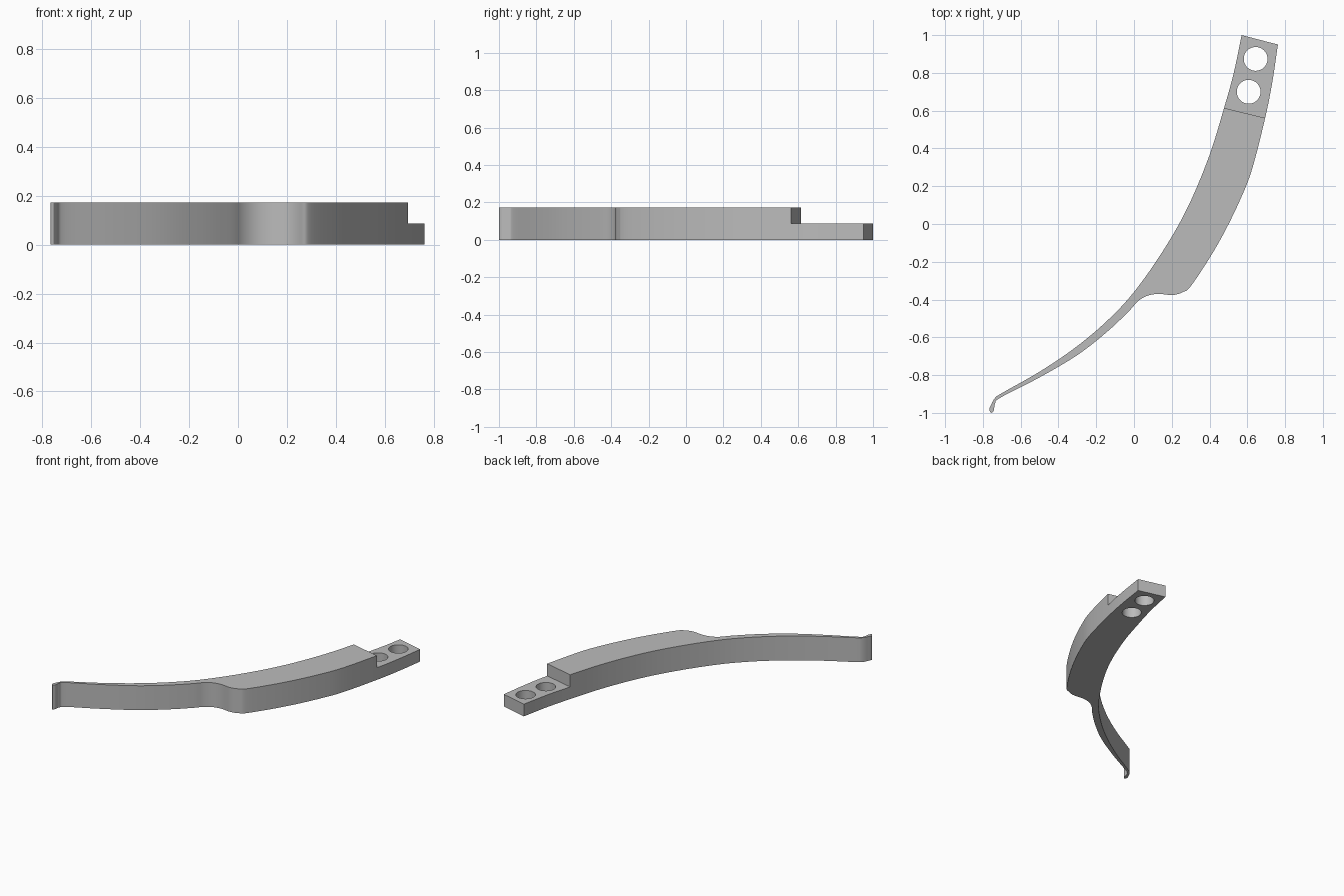
import bpy, bmesh, math
from mathutils import Vector

cube = bpy.data.objects.get("Cube")
if cube:
    bpy.data.objects.remove(cube, do_unlink=True)

HEIGHT, STEP = 0.172, 0.086

grey = bpy.data.materials.new("plain grey")
grey.use_nodes = True
GREY = (0.5, 0.5, 0.5, 1)
grey.diffuse_color = GREY
grey.node_tree.nodes["Principled BSDF"].inputs["Base Color"].default_value = GREY


def smooth_path(points, steps=6):
    """Smooth curve passing through every point."""
    p = [Vector(q) for q in points]
    p = [2 * p[0] - p[1]] + p + [2 * p[-1] - p[-2]]
    path = []
    for a, b, c, d in zip(p, p[1:], p[2:], p[3:]):
        for i in range(steps):
            t = i / steps
            path.append(0.5 * (2 * b + (c - a) * t + (2 * a - 5 * b + 4 * c - d) * t**2
                               + (3 * b - a - 3 * c + d) * t**3))
    return path + [p[-2]]


def prism(name, outline, bottom, top):
    """Flat outline pulled straight up into a solid."""
    bm = bmesh.new()
    face = bm.faces.new([bm.verts.new((q[0], q[1], bottom)) for q in outline])
    side = bmesh.ops.extrude_face_region(bm, geom=[face])["geom"]
    bmesh.ops.translate(bm, vec=(0, 0, top - bottom),
                        verts=[v for v in side if isinstance(v, bmesh.types.BMVert)])
    bmesh.ops.recalc_face_normals(bm, faces=bm.faces)
    mesh = bpy.data.meshes.new(name)
    bm.to_mesh(mesh)
    bm.free()
    mesh.materials.append(grey)
    obj = bpy.data.objects.new(name, mesh)
    bpy.context.collection.objects.link(obj)
    return obj


def cut(obj, cutter):
    """Subtract the cutter, then remove it."""
    cutter.hide_render = True
    mod = obj.modifiers.new("cut", "BOOLEAN")
    mod.operation, mod.solver, mod.object = "DIFFERENCE", "EXACT", cutter
    bpy.context.view_layer.objects.active = obj
    bpy.ops.object.modifier_apply(modifier=mod.name)
    bpy.data.objects.remove(cutter, do_unlink=True)


# Concave edge, from the wide end to the hooked tip
inner = smooth_path([(0.57, 1.0), (0.528, 0.8), (0.477, 0.615), (0.398, 0.36), (0.285, 0.09),
                     (0.155, -0.14), (0, -0.36), (-0.145, -0.515), (-0.312, -0.655), (-0.5, -0.782),
                     (-0.69, -0.89), (-0.735, -0.92), (-0.758, -0.96), (-0.766, -0.985),
                     (-0.753, -1.0), (-0.741, -0.985)])
# Convex edge, from the tip past the shoulder to the wide end
outer = smooth_path([(-0.741, -0.985), (-0.735, -0.95), (-0.705, -0.918), (-0.5, -0.812),
                     (-0.3, -0.694), (-0.145, -0.573), (-0.03, -0.465), (0.02, -0.41), (0.07, -0.38),
                     (0.13, -0.37), (0.205, -0.376), (0.26, -0.36), (0.3, -0.33),
                     (0.4, -0.18), (0.483, -0.035), (0.565, 0.135), (0.625, 0.29), (0.694, 0.56),
                     (0.732, 0.75), (0.762, 0.95)])
arm = prism("curved_arm", inner + outer[1:], 0, HEIGHT)

# Half-height tongue
cut(arm, prism("step_cutter", [(0.277, 0.663), (0.897, 0.512), (1.1, 1.2), (0.4, 1.2)],
               STEP, HEIGHT + 0.1))

# Two through holes in the tongue
for x, y in [(0.644, 0.874), (0.607, 0.7)]:
    ring = [(x + 0.063 * math.cos(math.tau * i / 48), y + 0.063 * math.sin(math.tau * i / 48))
            for i in range(48)]
    cut(arm, prism("hole_cutter", ring, -0.1, HEIGHT + 0.1))

bpy.ops.object.select_all(action="DESELECT")
arm.select_set(True)
bpy.context.view_layer.objects.active = arm
bpy.ops.object.shade_smooth_by_angle(angle=math.radians(35))
